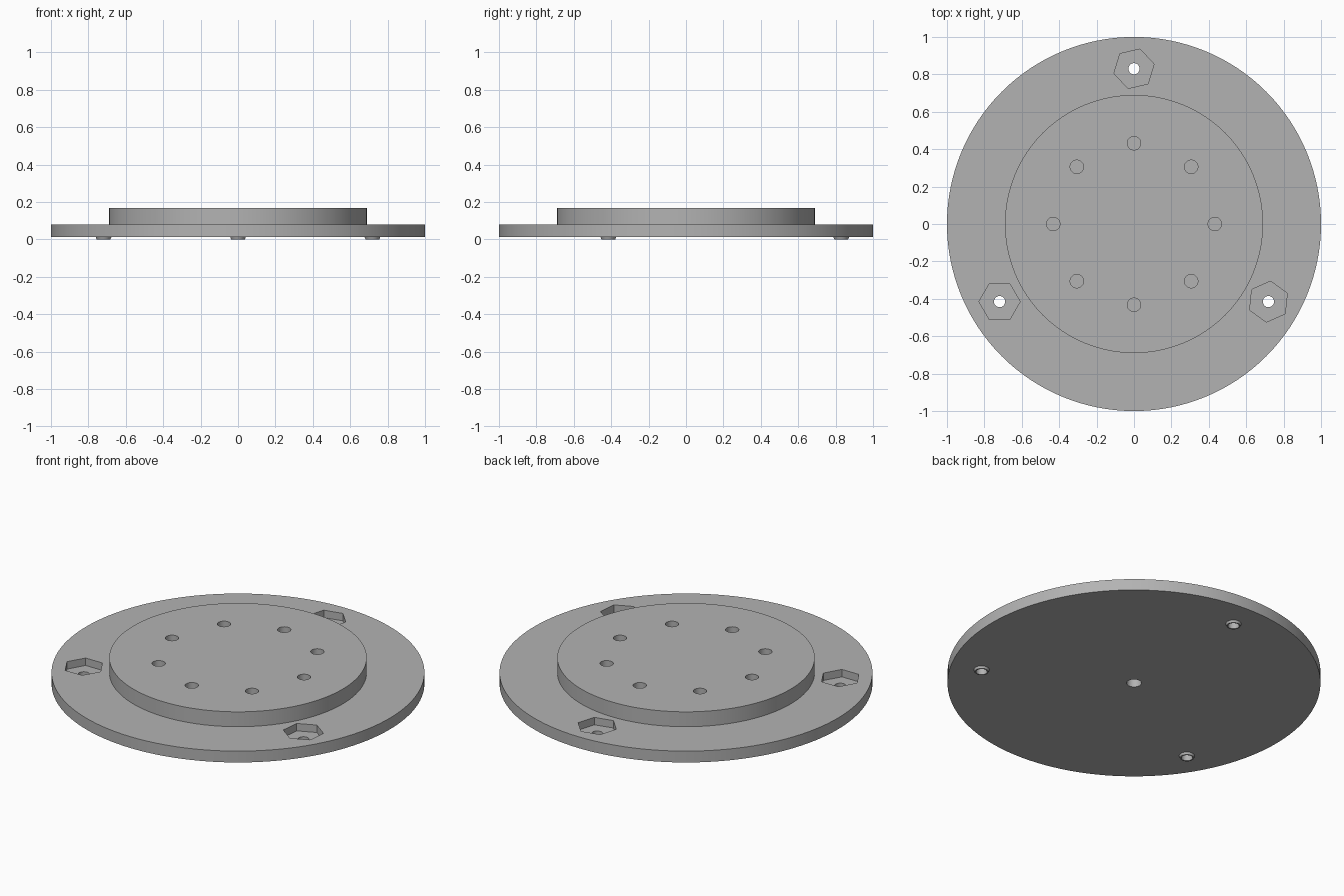
import bpy, bmesh
from math import radians, cos, sin, pi

cube = bpy.data.objects.get("Cube")
if cube:
    bpy.data.objects.remove(cube)

grey = bpy.data.materials.new("matte grey")
grey.use_nodes = True
grey.diffuse_color = (0.45, 0.45, 0.45, 1)
grey.node_tree.nodes["Principled BSDF"].inputs["Base Color"].default_value = grey.diffuse_color

BASE, LEDGE, TOP = 0.013, 0.08, 0.168
POCKET_FLOOR = 0.036
BOLT_RING, BOLT_R = 0.83, 0.03


def finish(name, bm):
    bmesh.ops.recalc_face_normals(bm, faces=bm.faces)
    mesh = bpy.data.meshes.new(name)
    bm.to_mesh(mesh)
    bm.free()
    mesh.materials.append(grey)
    obj = bpy.data.objects.new(name, mesh)
    bpy.context.collection.objects.link(obj)
    return obj


def lathe(name, profile, steps, center=(0, 0), closed=False):
    """Turn a (radius, z) profile about z; open profiles get end caps."""
    bm = bmesh.new()
    rings = []
    for r, z in profile:
        angles = [2 * pi * i / steps for i in range(steps)]
        rings.append([bm.verts.new((center[0] + r * cos(a), center[1] + r * sin(a), z))
                      for a in angles])
    pairs = list(zip(rings, rings[1:]))
    if closed:
        pairs.append((rings[-1], rings[0]))
    else:
        bm.faces.new(rings[0])
        bm.faces.new(rings[-1])
    for low, high in pairs:
        for i in range(steps):
            j = (i + 1) % steps
            bm.faces.new((low[i], low[j], high[j], high[i]))
    return finish(name, bm)


def polar(radius, degrees):
    return radius * cos(radians(degrees)), radius * sin(radians(degrees))


def add_prism(bm, center, radius, z0, z1, sides, turn=0):
    angles = [radians(turn) + 2 * pi * i / sides for i in range(sides)]
    low, high = [[bm.verts.new((center[0] + radius * cos(a), center[1] + radius * sin(a), z))
                  for a in angles] for z in (z0, z1)]
    bm.faces.new(low[::-1])
    bm.faces.new(high)
    for i in range(sides):
        j = (i + 1) % sides
        bm.faces.new((low[i], low[j], high[j], high[i]))


def smooth(obj):
    bpy.ops.object.select_all(action='DESELECT')
    obj.select_set(True)
    bpy.context.view_layer.objects.active = obj
    bpy.ops.object.shade_smooth_by_angle(angle=radians(30))


def cut(obj, cutter):
    mod = obj.modifiers.new("cut", 'BOOLEAN')
    mod.operation = 'DIFFERENCE'
    mod.solver = 'EXACT'
    mod.object = cutter
    cutter.hide_render = True
    bpy.context.view_layer.objects.active = obj
    bpy.ops.object.modifier_apply(modifier=mod.name)
    bpy.data.objects.remove(cutter)


# Stepped round body: wide flange with a raised disc
body = lathe("stepped_base", [(1, BASE), (1, LEDGE), (0.69, LEDGE), (0.69, TOP)], 128)

# Hexagonal nut pockets, each turned differently
bolts = [(polar(BOLT_RING, a), turn) for a, turn in ((90, 13), (210, 0), (330, 24))]
bm = bmesh.new()
for center, turn in bolts:
    add_prism(bm, center, 0.11, POCKET_FLOOR, LEDGE + 0.05, 6, turn)
cut(body, finish("pocket_cutter", bm))

# Bolt holes, the ring of blind holes on top and the blind hole underneath
bm = bmesh.new()
for center, _ in bolts:
    add_prism(bm, center, BOLT_R, -0.05, LEDGE + 0.05, 32)
for i in range(8):
    add_prism(bm, polar(0.432, i * 45), 0.036, LEDGE, TOP + 0.05, 32)
add_prism(bm, (0, 0), 0.04, -0.05, LEDGE + 0.02, 32)
cut(body, finish("hole_cutter", bm))
smooth(body)

# Small tapered collars under the bolt holes
for side, (center, _) in zip(("back", "right", "left"), bolts):
    collar = lathe(side + "_collar",
                   [(0.042, BASE), (0.037, 0), (BOLT_R, 0), (BOLT_R, BASE)],
                   32, center, closed=True)
    smooth(collar)
